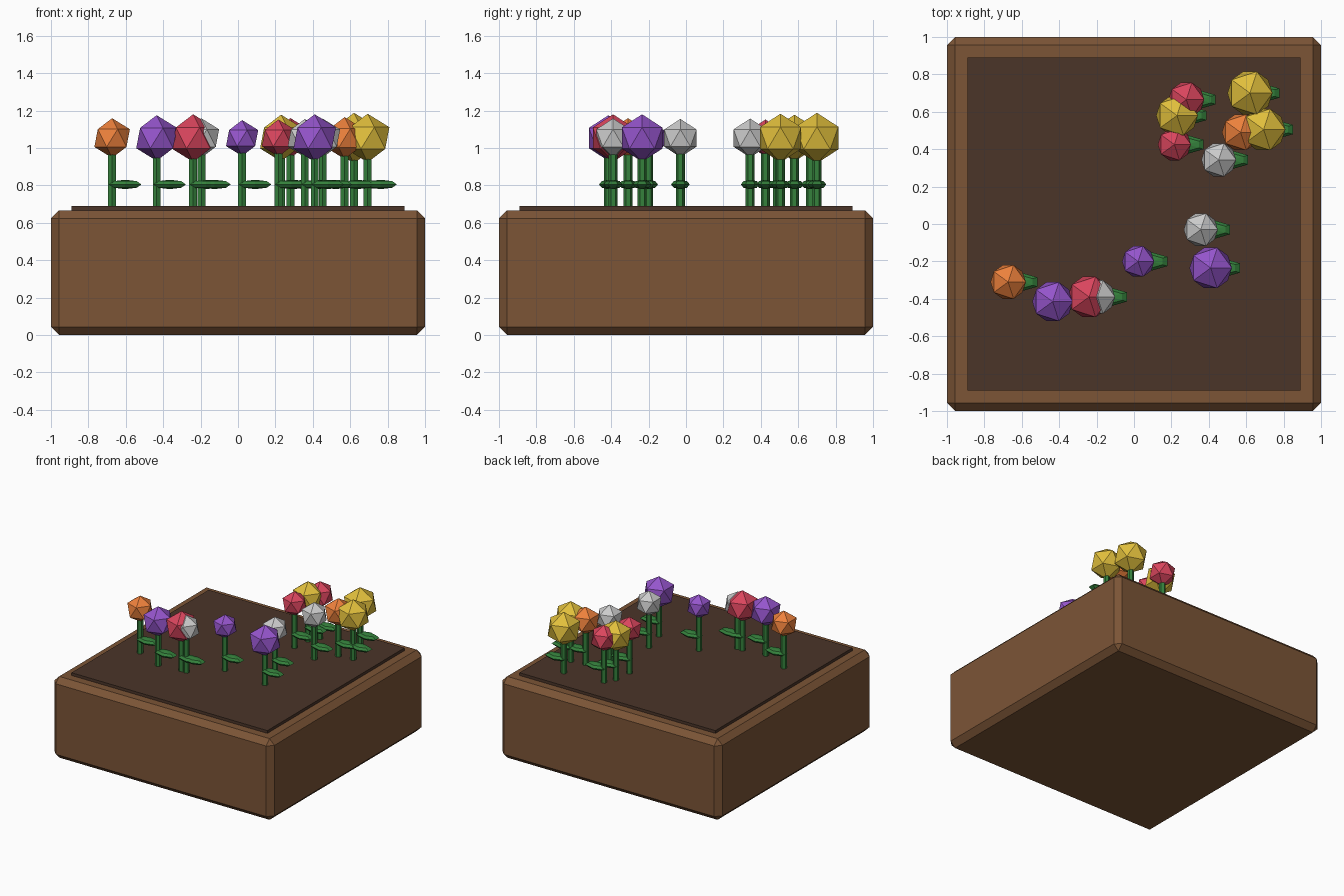
import bpy

if "Cube" in bpy.data.objects:
    bpy.data.objects.remove(bpy.data.objects["Cube"])


def make_mat(name, rgb):
    m = bpy.data.materials.new(name)
    m.diffuse_color = (*rgb, 1)
    m.use_nodes = True
    m.node_tree.nodes["Principled BSDF"].inputs["Base Color"].default_value = m.diffuse_color
    return m


WOOD = make_mat("wood", (0.20, 0.09, 0.037))
SOIL = make_mat("soil", (0.07, 0.035, 0.022))
GREEN = make_mat("green", (0.035, 0.22, 0.045))
PETALS = {
    "orange": make_mat("orange", (0.85, 0.22, 0.045)),
    "purple": make_mat("purple", (0.30, 0.09, 0.60)),
    "red": make_mat("red", (0.70, 0.06, 0.11)),
    "white": make_mat("white", (0.75, 0.75, 0.77)),
    "yellow": make_mat("yellow", (0.75, 0.52, 0.045)),
}


def finish(name, mat, scale=(1, 1, 1)):
    ob = bpy.context.object
    ob.name = name
    ob.scale = scale
    ob.data.materials.append(mat)
    return ob


def box(name, half, z0, z1, mat):
    bpy.ops.mesh.primitive_cube_add(size=1, location=(0, 0, (z0 + z1) / 2))
    ob = finish(name, mat, (2 * half, 2 * half, z1 - z0))
    bpy.ops.object.transform_apply(location=False, rotation=False, scale=True)
    return ob


# planter with chamfered edges, and the soil slab on top
planter = box("planter_box", 1.0, 0.0, 0.667, WOOD)
bev = planter.modifiers.new("chamfer", "BEVEL")
bev.width = 0.044
bev.segments = 1
box("soil", 0.89, 0.60, 0.69, SOIL)


def flower(i, x, y, r, colour):
    # stem
    bpy.ops.mesh.primitive_cylinder_add(vertices=6, radius=0.024, depth=0.40,
                                        location=(x, y, 0.85))
    finish(f"stem_{i}", GREEN)
    # leaf pointing to +x
    bpy.ops.mesh.primitive_uv_sphere_add(segments=6, ring_count=4, radius=1,
                                         location=(x + 0.07, y, 0.805))
    finish(f"leaf_{i}", GREEN, (0.10, 0.05, 0.025))
    # faceted bloom
    bpy.ops.mesh.primitive_ico_sphere_add(subdivisions=1, radius=r,
                                          location=(x, y, 1.053))
    finish(f"bloom_{i}", PETALS[colour])


FLOWERS = [
    (-0.673, -0.31, 0.106, "orange"),
    (-0.435, -0.415, 0.122, "purple"),
    (-0.24, -0.39, 0.127, "red"),
    (-0.195, -0.39, 0.105, "white"),
    (0.022, -0.20, 0.096, "purple"),
    (0.41, -0.235, 0.127, "purple"),
    (0.357, -0.03, 0.102, "white"),
    (0.453, 0.343, 0.104, "white"),
    (0.216, 0.425, 0.099, "red"),
    (0.28, 0.665, 0.107, "red"),
    (0.23, 0.58, 0.125, "yellow"),
    (0.57, 0.49, 0.112, "orange"),
    (0.693, 0.505, 0.130, "yellow"),
    (0.62, 0.70, 0.135, "yellow"),
]
for i, f in enumerate(FLOWERS, 1):
    flower(i, *f)
